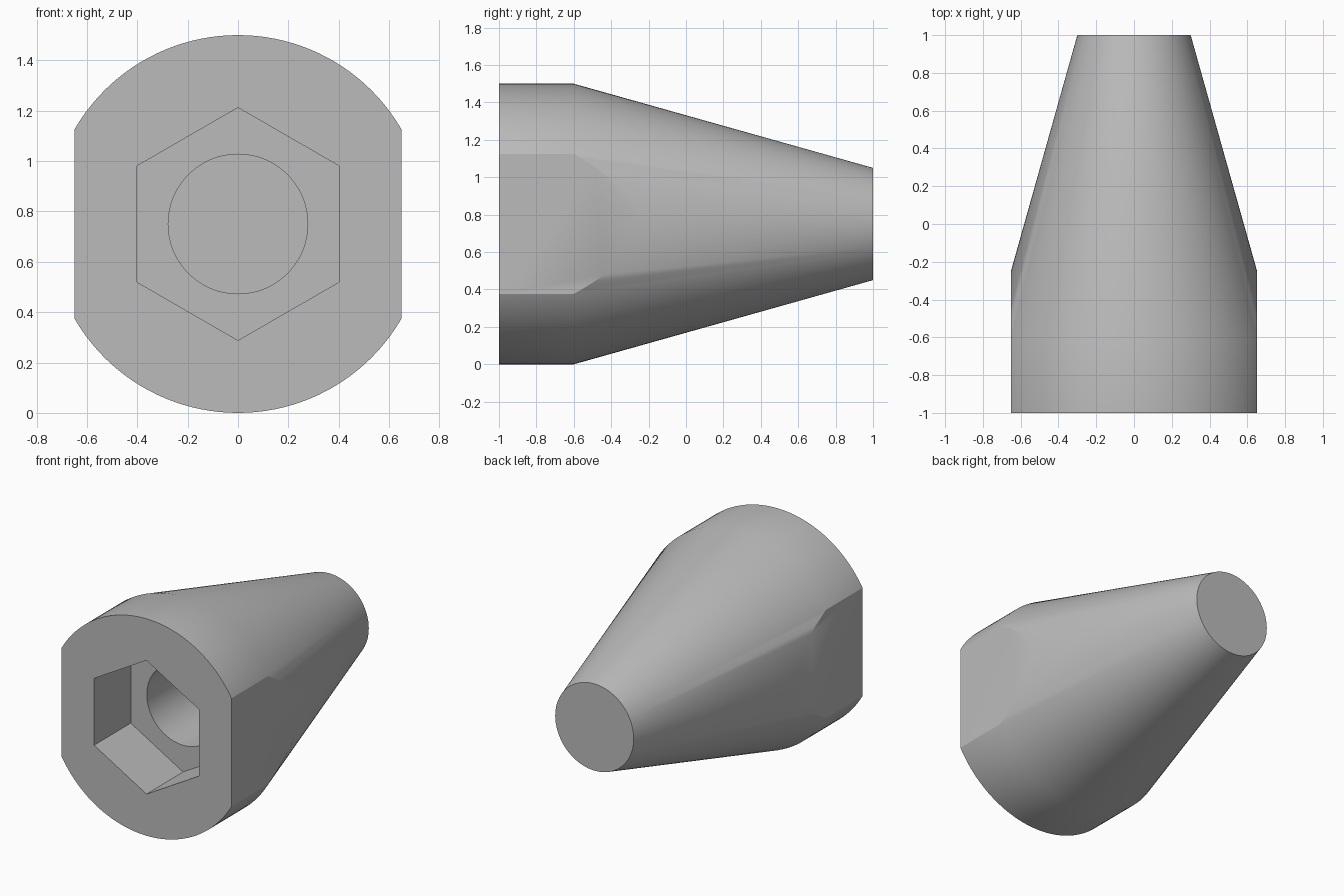
import bpy, bmesh, math
from mathutils import Vector, Matrix

if "Cube" in bpy.data.objects:
    bpy.data.objects.remove(bpy.data.objects["Cube"], do_unlink=True)

AXIS_Z = 0.75
SEGMENTS = 128

# Single grey material
grey = bpy.data.materials.new("plain grey")
grey.use_nodes = True
color = (0.5, 0.5, 0.5, 1)
grey.diffuse_color = color
grey.node_tree.nodes["Principled BSDF"].inputs["Base Color"].default_value = color


def lathe(name, profile, segments, flats=None):
    """Solid turned around the front-to-back axis from (y, radius) pairs."""
    bm = bmesh.new()
    rings = []
    for y, r in profile:
        angles = [2 * math.pi * i / segments for i in range(segments)]
        rings.append([bm.verts.new((r * math.sin(a), y, AXIS_Z + r * math.cos(a)))
                      for a in angles])
    for a, b in zip(rings, rings[1:]):
        for i in range(segments):
            j = (i + 1) % segments
            bm.faces.new((a[i], a[j], b[j], b[i]))
    bm.faces.new(rings[0])
    bm.faces.new(rings[-1])
    # Mill a flat on each side
    if flats:
        for side in (-1, 1):
            geom = bm.verts[:] + bm.edges[:] + bm.faces[:]
            cut = bmesh.ops.bisect_plane(bm, geom=geom, plane_co=(side * flats, 0, 0),
                                         plane_no=(side, 0, 0), clear_outer=True)
            edges = [e for e in cut["geom_cut"] if isinstance(e, bmesh.types.BMEdge)]
            bmesh.ops.contextual_create(bm, geom=edges)
    bmesh.ops.recalc_face_normals(bm, faces=bm.faces)
    mesh = bpy.data.meshes.new(name)
    bm.to_mesh(mesh)
    bm.free()
    mesh.materials.append(grey)
    obj = bpy.data.objects.new(name, mesh)
    bpy.context.collection.objects.link(obj)
    return obj


# Tapered body with two side flats
body = lathe("tapered_body", [(-1, 0.75), (-0.6, 0.75), (1, 0.30)], SEGMENTS, flats=0.65)

# Hexagonal pocket and round bore behind it
pocket = lathe("hex_pocket_cutter", [(-1.2, 0.462), (-0.6, 0.462)], 6)
bore = lathe("bore_cutter", [(-0.8, 0.277), (0.6, 0.277)], SEGMENTS)

bpy.context.view_layer.objects.active = body
for cutter in (pocket, bore):
    mod = body.modifiers.new(cutter.name, "BOOLEAN")
    mod.operation = "DIFFERENCE"
    mod.solver = "EXACT"
    mod.object = cutter
    bpy.ops.object.modifier_apply(modifier=mod.name)
    bpy.data.objects.remove(cutter, do_unlink=True)

# Smooth round surfaces, crisp machined edges
bpy.ops.object.select_all(action="DESELECT")
body.select_set(True)
bpy.ops.object.shade_smooth_by_angle(angle=math.radians(28))
